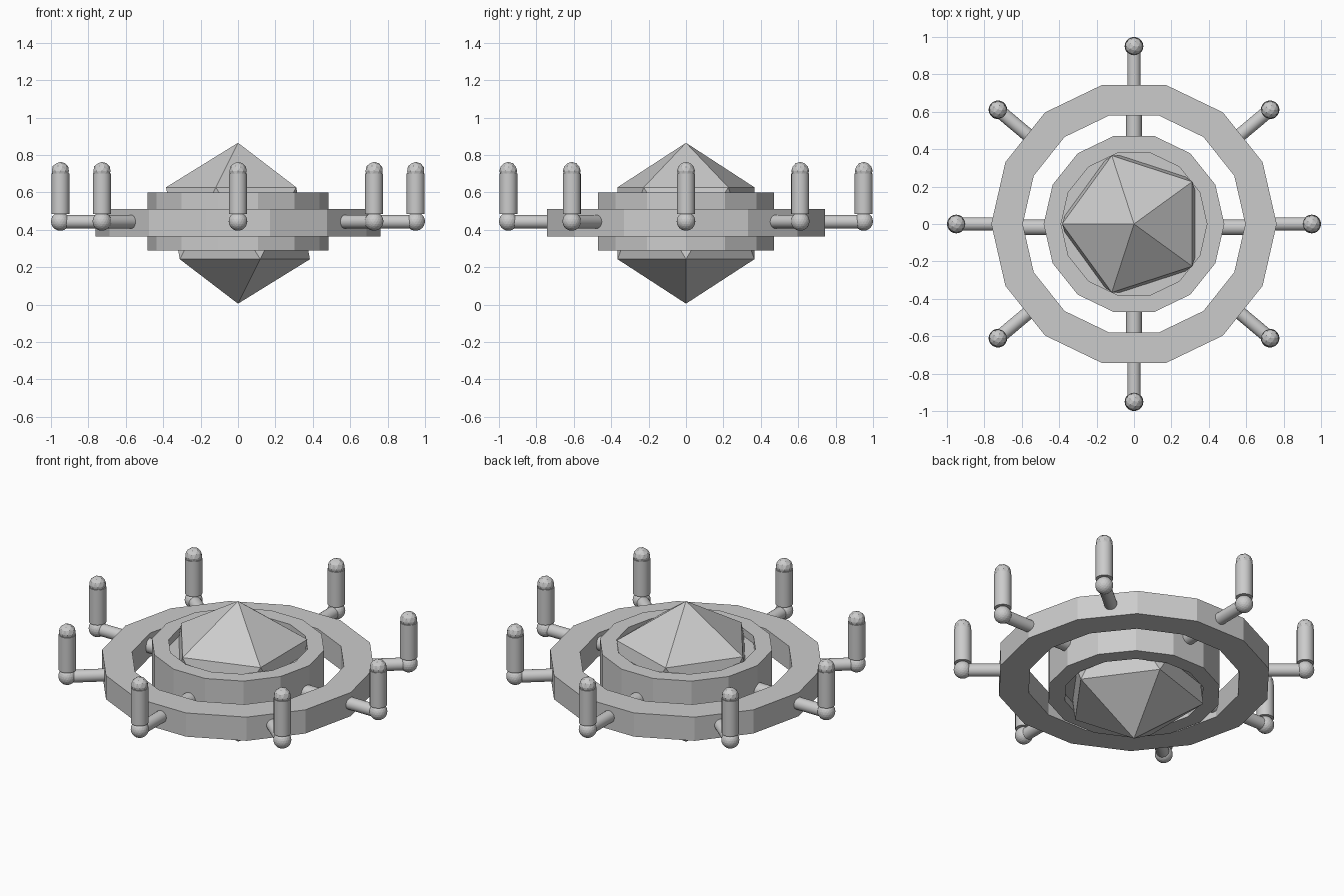
import bpy, bmesh
from math import pi, cos, sin, radians
from mathutils import Vector

if "Cube" in bpy.data.objects:
    bpy.data.objects.remove(bpy.data.objects["Cube"])

SIDES = 14
MID = 0.443


def lathe(name, profile, closed):
    """Spin a (radius, z) profile around z with flat facets."""
    bm = bmesh.new()
    cols = [[bm.verts.new((r * cos(2 * pi * i / SIDES), r * sin(2 * pi * i / SIDES), z))
             for r, z in profile] for i in range(SIDES)]
    n = len(profile)
    for i in range(SIDES):
        a, b = cols[i], cols[(i + 1) % SIDES]
        for j in range(n if closed else n - 1):
            k = (j + 1) % n
            bm.faces.new((a[j], b[j], b[k], a[k]))
    bmesh.ops.remove_doubles(bm, verts=bm.verts, dist=1e-5)
    bmesh.ops.recalc_face_normals(bm, faces=bm.faces)
    mesh = bpy.data.meshes.new(name)
    bm.to_mesh(mesh)
    bm.free()
    obj = bpy.data.objects.new(name, mesh)
    bpy.context.collection.objects.link(obj)
    return obj


def rod(name, start, end, radius):
    """Round bar between two points."""
    start, end = Vector(start), Vector(end)
    d = end - start
    bpy.ops.mesh.primitive_cylinder_add(vertices=24, radius=radius, depth=d.length,
                                        location=(start + end) / 2,
                                        rotation=d.to_track_quat('Z', 'Y').to_euler())
    bpy.context.object.name = name
    bpy.ops.object.shade_smooth_by_angle()


def ball(name, loc, radius, level, turn=0):
    bpy.ops.mesh.primitive_ico_sphere_add(subdivisions=level, radius=radius,
                                          location=loc, rotation=(0, 0, turn))
    bpy.context.object.name = name


# Faceted core
ball("core_gem", (0, 0, 0.435), 0.43, 1, pi)

# Inner hub with shallow recesses above and below, and the outer ring
lathe("inner_hub", [(0, 0.335), (0.39, 0.335), (0.39, 0.29), (0.483, 0.29),
                    (0.483, 0.60), (0.39, 0.60), (0.39, 0.555), (0, 0.555)], False)
lathe("outer_ring", [(0.595, 0.365), (0.763, 0.365), (0.763, 0.51), (0.595, 0.51)], True)

# Struts joining the hub to the ring
for s in (-1, 1):
    rod("hub_strut_x", (s * 0.45, -0.018, MID), (s * 0.62, -0.018, MID), 0.042)
    rod("hub_strut_y", (0, s * 0.45, MID), (0, s * 0.62, MID), 0.042)

# Eight arms, each with an elbow ball and an upright candle
for deg in (0, 40, 90, 140, 180, 220, 270, 320):
    u = Vector((cos(radians(deg)), sin(radians(deg)), 0))
    tip = u * 0.95
    rod("arm", u * 0.66 + Vector((0, 0, MID)), tip + Vector((0, 0, MID)), 0.036)
    ball("arm_elbow", tip + Vector((0, 0, 0.445)), 0.05, 3)
    rod("candle", tip + Vector((0, 0, 0.485)), tip + Vector((0, 0, 0.70)), 0.048)
    ball("candle_tip", tip + Vector((0, 0, 0.715)), 0.048, 2)
